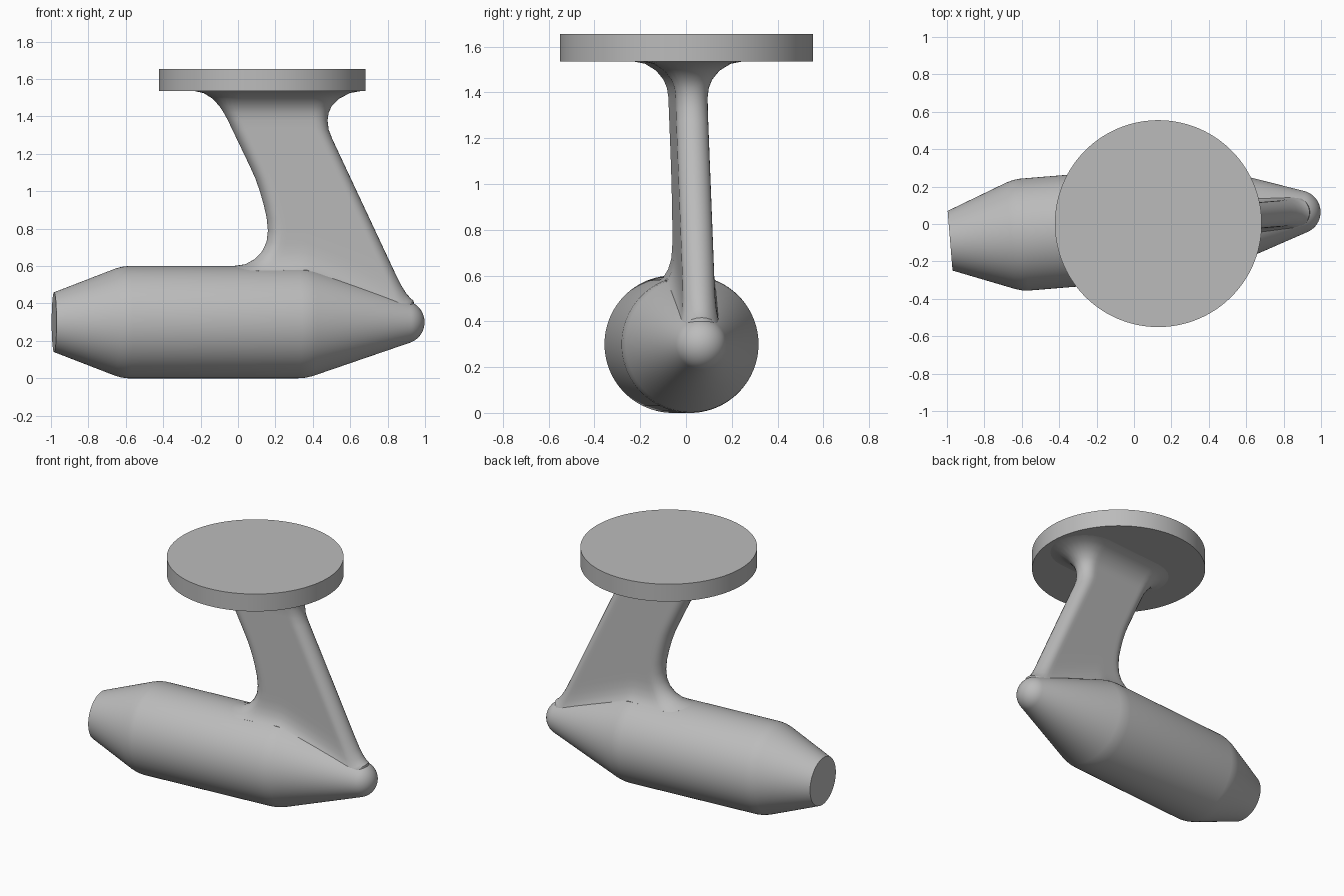
import bpy, bmesh, math

if "Cube" in bpy.data.objects:
    bpy.data.objects.remove(bpy.data.objects["Cube"], do_unlink=True)

GREY = (0.5, 0.5, 0.5, 1)
mat = bpy.data.materials.new("plain grey")
mat.use_nodes = True
mat.diffuse_color = GREY
mat.node_tree.nodes["Principled BSDF"].inputs["Base Color"].default_value = GREY

PIVOT_X = 0.13          # the whole model turns about the plate centre
TURN = math.radians(4.7)
AXIS_Z, BODY_R, TIP_R = 0.3, 0.3, 0.116
SHOULDER, TIP_X = 0.36, 0.884
THICK = 0.07            # half thickness of the arm


def loft(name, rings):
    """Skin a list of equal-length closed rings and cap both ends."""
    bm = bmesh.new()
    rows = [[bm.verts.new((x - PIVOT_X, y, z)) for x, y, z in ring] for ring in rings]
    n = len(rows[0])
    for a, b in zip(rows, rows[1:]):
        for i in range(n):
            j = (i + 1) % n
            bm.faces.new((a[i], a[j], b[j], b[i]))
    bm.faces.new(rows[0])
    bm.faces.new(rows[-1])
    bmesh.ops.recalc_face_normals(bm, faces=bm.faces)
    me = bpy.data.meshes.new(name)
    bm.to_mesh(me)
    bm.free()
    me.materials.append(mat)
    ob = bpy.data.objects.new(name, me)
    bpy.context.collection.objects.link(ob)
    ob.location = (PIVOT_X, 0.002, 0)
    ob.rotation_euler.z = TURN
    bpy.ops.object.select_all(action='DESELECT')
    ob.select_set(True)
    bpy.context.view_layer.objects.active = ob
    bpy.ops.object.shade_smooth_by_angle(angle=math.radians(35))
    return ob


def circle(n):
    return [(math.cos(2 * math.pi * i / n), math.sin(2 * math.pi * i / n)) for i in range(n)]


# Body: tapered cylinder with a rounded tip
profile = [(-0.987, 0.16), (-0.66, 0.286), (-0.625, 0.296), (-0.59, BODY_R),
           (0.32, BODY_R), (0.36, 0.297), (0.40, 0.288)]
for k in range(13):
    a = math.radians(72 - 71.5 * k / 12)
    profile.append((TIP_X + TIP_R * math.cos(a), TIP_R * math.sin(a)))
loft("body", [[(x, r * c, AXIS_Z + r * s) for c, s in circle(96)] for x, r in profile])

# Mounting plate: flat disc
loft("mounting_plate", [[(PIVOT_X + 0.553 * c, 0.553 * s, z) for c, s in circle(128)]
                        for z in (1.535, 1.655)])


# Arm: rounded slab that flares into the plate and the body
def body_top(x, y):
    t = min(max((x - SHOULDER) / (TIP_X - SHOULDER), 0), 1)
    r = BODY_R + (TIP_R - BODY_R) * t
    return AXIS_Z + math.sqrt(max(r * r - y * y, 0))


def arm_ring(z, left, half, right=None):
    # low rows follow the body surface, high rows are level
    w = min(max((1.35 - z) / 0.65, 0), 1)
    w = w * w * (3 - 2 * w)
    flare = half - THICK
    low = right is None
    hr = THICK + flare * 0.3 if low else half
    if low:
        right = 0.8
        for _ in range(12):
            zr = z - w * (0.6 - body_top(right, 0))
            right = 0.9 - (zr - 0.44) * 0.47
        right = min(right + flare * 0.6, 0.945)
    xl, xr = left + half, right - hr
    steps, cap = 20, 12
    pts = []
    for k in range(cap + 1):
        a = math.pi / 2 + math.pi * k / cap
        pts.append((xl + half * math.cos(a), half * math.sin(a)))
    side = [(xl + (xr - xl) * k / steps, half + (hr - half) * k / steps)
            for k in range(1, steps)]
    pts += [(x, -h) for x, h in side]
    for k in range(cap + 1):
        a = -math.pi / 2 + math.pi * k / cap
        pts.append((xr + hr * math.cos(a), hr * math.sin(a)))
    pts += [(x, h) for x, h in reversed(side)]
    return [(x, y, z - w * (0.6 - body_top(x, y))) for x, y in pts]


arm_rows = [
    (0.57, -0.03, 0.12), (0.60, -0.03, 0.12), (0.61, 0.04, 0.103),
    (0.64, 0.093, 0.084), (0.68, 0.13, 0.073), (0.73, 0.153, THICK),
    (0.79, 0.16, THICK), (0.86, 0.153, THICK), (0.93, 0.137, THICK),
    (1.00, 0.117, THICK), (1.07, 0.092, THICK), (1.13, 0.065, THICK),
    (1.28, -0.007, THICK),
    (1.33, -0.031, THICK, 0.486), (1.38, -0.055, THICK, 0.48),
    (1.42, -0.077, 0.075, 0.486), (1.455, -0.1, 0.089, 0.502),
    (1.495, -0.137, 0.121, 0.542), (1.525, -0.185, 0.17, 0.6),
    (1.536, -0.235, 0.225, 0.66)]
loft("support_arm", [arm_ring(*row) for row in arm_rows])
